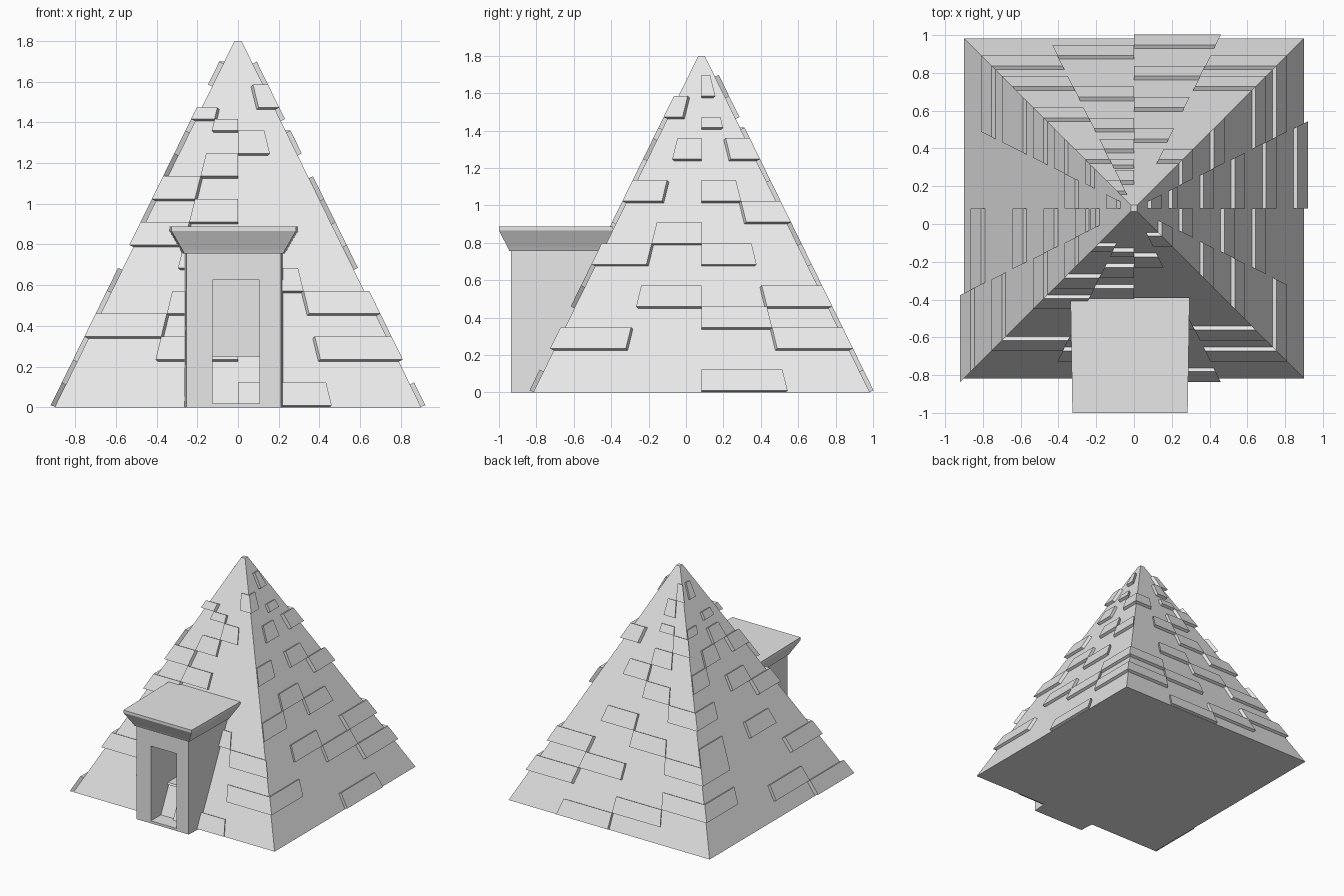
import bpy, bmesh
from mathutils import Vector, Matrix
from math import pi

cube = bpy.data.objects.get("Cube")
if cube:
    bpy.data.objects.remove(cube, do_unlink=True)

stone = bpy.data.materials.new("pale_stone")
stone.use_nodes = True
STONE_COLOUR = (0.8, 0.8, 0.8, 1)
stone.diffuse_color = STONE_COLOUR
stone.node_tree.nodes["Principled BSDF"].inputs["Base Color"].default_value = STONE_COLOUR

HEIGHT, BASE, TIP = 1.8, 0.9, 0.017
COURSE = HEIGHT / 16
CENTRE = Vector((0, 0.083, 0))


def half_width(z):
    return BASE + (TIP - BASE) * z / HEIGHT


def loft(bm, rings):
    """Skin a stack of four-cornered rings and close both ends."""
    rings = [[bm.verts.new(p) for p in ring] for ring in rings]
    for a, b in zip(rings, rings[1:]):
        for i in range(4):
            j = (i + 1) % 4
            bm.faces.new((a[i], a[j], b[j], b[i]))
    bm.faces.new(rings[0][::-1])
    bm.faces.new(rings[-1])


def finish(name, bm):
    bmesh.ops.recalc_face_normals(bm, faces=bm.faces)
    mesh = bpy.data.meshes.new(name)
    bm.to_mesh(mesh)
    bm.free()
    obj = bpy.data.objects.new(name, mesh)
    bpy.context.collection.objects.link(obj)
    mesh.materials.append(stone)
    return obj


def rect(x0, x1, y0, y1, z):
    return [(x0, y0, z), (x1, y0, z), (x1, y1, z), (x0, y1, z)]


def cutter(name, x0, x1, y0, y1, z0, z1):
    bm = bmesh.new()
    loft(bm, [rect(x0, x1, y0, y1, z) for z in (z0, z1)])
    obj = finish(name, bm)
    obj.hide_render = True
    obj.hide_set(True)
    obj.display_type = 'WIRE'
    return obj


def cut(obj, tool):
    mod = obj.modifiers.new("opening", 'BOOLEAN')
    mod.operation = 'DIFFERENCE'
    mod.solver = 'EXACT'
    mod.object = tool


# Pyramid body
bm = bmesh.new()
rings = []
for z in (0, HEIGHT):
    w = half_width(z)
    rings.append(rect(-w, w, CENTRE.y - w, CENTRE.y + w, z))
loft(bm, rings)
pyramid = finish("pyramid_body", bm)


# Raised stones: each face is split in four columns, counted left to right
def raised_stones(name, turn, layout):
    bm = bmesh.new()
    matrix = Matrix.Translation(CENTRE) @ Matrix.Rotation(turn, 4, 'Z')
    for course, column, *size in layout:
        rows = size[0] if size else 1
        left = column / 2 - 1
        rings = []
        for push, lift in ((-0.01, -0.005), (0.02, 0.01)):
            ring = []
            for row, sides in ((course, (0, 0.5)), (course + rows, (0.5, 0))):
                z = row * COURSE
                w = half_width(z) + push
                ring += [matrix @ Vector(((left + s) * w, -w, max(z + lift, 0)))
                         for s in sides]
            rings.append(ring)
        loft(bm, rings)
    return finish(name, bm)


front = [(0, 2), (2, 1), (2, 3), (3, 0), (4, 1), (4, 3), (5, 2), (6, 1), (7, 0),
         (8, 1), (9, 0), (10, 1), (11, 2), (12, 1, .5), (12.5, 0, .5), (13, 3)]
plus_x = [(0, 2), (2, 0), (2, 3), (3, 2), (4, 1), (4, 3), (6, 0), (6, 2), (7, 1),
          (8, 3), (9, 0), (9, 2), (11, 1), (11, 3), (12.5, 2, .5), (13, 0), (14, 2)]
back = [(0, 1), (1, 2), (2, 3), (2, 0), (3, 1), (4, 3), (4, 0), (5, 2), (6, 1), (7, 3),
        (8, 2), (9, 1), (10, 2), (11, 3), (11, 0), (12, 2, .5), (13, 2), (14, 3)]
minus_x = [(0, 3), (1, 2), (2, 0), (3, 3), (4, 0), (5, 2), (5, 0), (7, 3), (7, 0),
           (8, 2), (9, 0), (10, 3), (10, 1), (11, 2), (12, 0, .5), (12.5, 2, .5), (14, 1)]
front_stones = raised_stones("front_stones", 0, front)
raised_stones("left_stones", pi / 2, plus_x)
raised_stones("back_stones", pi, back)
raised_stones("right_stones", -pi / 2, minus_x)

# Entrance block, its rear following the slope
MID, FRONT_Y = -0.021, -0.935


def porch_ring(z, grow, back_y):
    f, b = 0.233 + grow, 0.243 + grow
    y = FRONT_Y - grow * 0.9
    return [(MID - f, y, z), (MID + f, y, z), (MID + b, back_y, z), (MID - b, back_y, z)]


bm = bmesh.new()
loft(bm, [porch_ring(z, 0, CENTRE.y - half_width(z) + 0.02) for z in (0, 0.77)])
porch = finish("entrance_block", bm)

# Flared cornice
bm = bmesh.new()
loft(bm, [porch_ring(z, g, -0.39) for z, g in
          ((0.755, 0.01), (0.775, 0.02), (0.865, 0.072), (0.887, 0.072))])
finish("entrance_cornice", bm)

# Doorway and the passage behind it
door = cutter("door_cutter", -0.125, 0.105, -1.2, 0.5, 0.02, 0.625)
passage = cutter("passage_cutter", -0.125, 0.105, -1.2, 0.5, 0.25, 0.625)
cut(porch, door)
cut(pyramid, passage)
cut(front_stones, passage)
